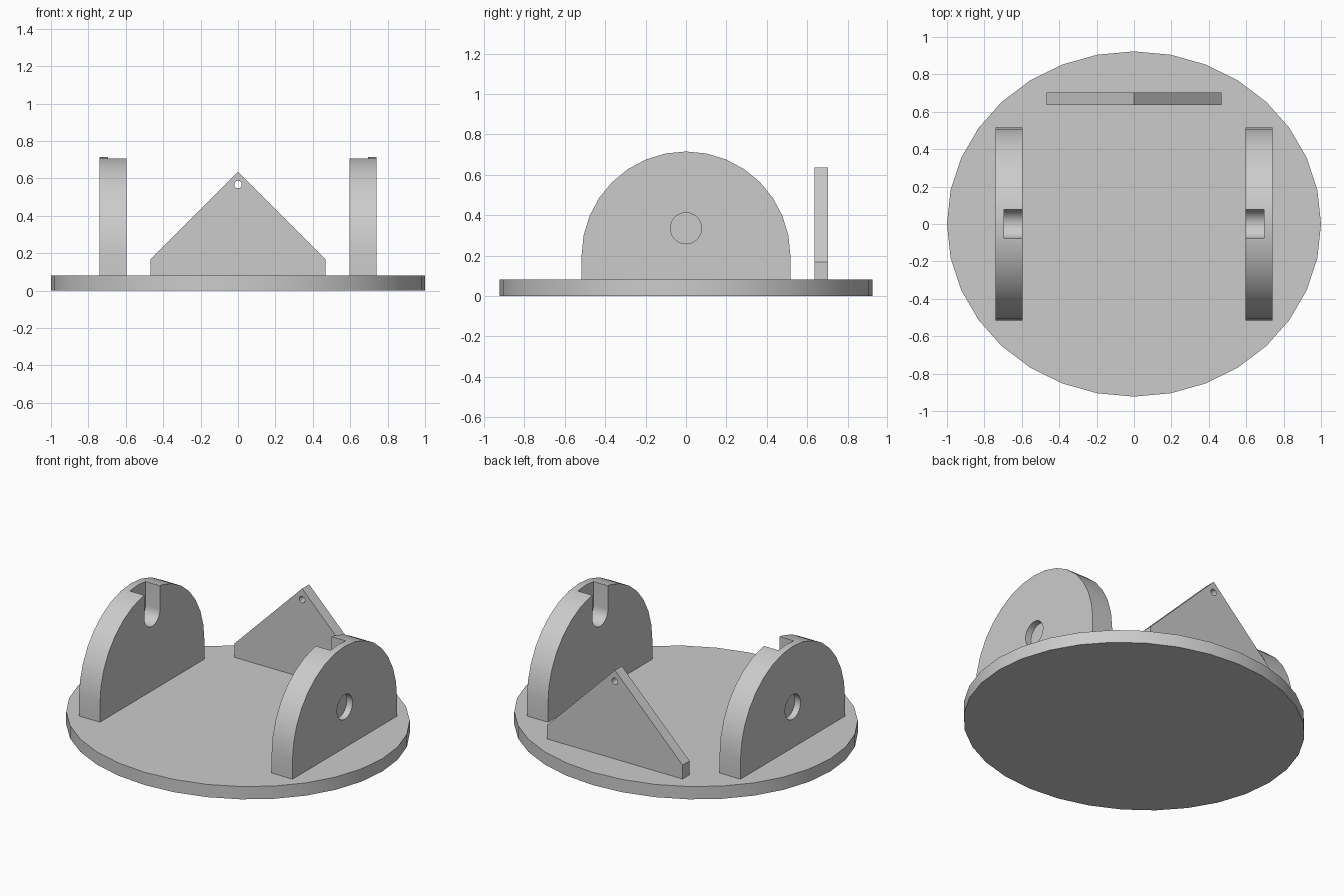
import bpy, bmesh
from math import sin, cos, pi, radians
from mathutils import Vector

if "Cube" in bpy.data.objects:
    bpy.data.objects.remove(bpy.data.objects["Cube"])

grey = bpy.data.materials.new("light grey")
grey.use_nodes = True
colour = (0.6, 0.6, 0.6, 1)
grey.diffuse_color = colour
grey.node_tree.nodes["Principled BSDF"].inputs["Base Color"].default_value = colour


def arc(cz, rx, start, end, steps, ry=None):
    """Points on an arc centred at (0, cz)."""
    ry = ry or rx
    angles = [start + (end - start) * i / steps for i in range(steps + 1)]
    return [(rx * cos(a), cz + ry * sin(a)) for a in angles]


def circle(cz, r, steps=32, ry=None):
    return arc(cz, r, 0, 2 * pi, steps, ry)[:-1]


def extrude(name, profile, axis, low, high):
    """Extrude a flat profile along an axis, from low to high."""
    place = {"x": lambda u, v: (low, u, v),
             "y": lambda u, v: (u, low, v),
             "z": lambda u, v: (u, v, low)}[axis]
    step = Vector([high - low if a == axis else 0 for a in "xyz"])
    bm = bmesh.new()
    face = bm.faces.new([bm.verts.new(place(u, v)) for u, v in profile])
    result = bmesh.ops.extrude_face_region(bm, geom=[face], use_keep_orig=True)
    moved = [g for g in result["geom"] if isinstance(g, bmesh.types.BMVert)]
    bmesh.ops.translate(bm, verts=moved, vec=step)
    bmesh.ops.recalc_face_normals(bm, faces=bm.faces)
    mesh = bpy.data.meshes.new(name)
    bm.to_mesh(mesh)
    bm.free()
    mesh.materials.append(grey)
    obj = bpy.data.objects.new(name, mesh)
    bpy.context.collection.objects.link(obj)
    return obj


def select(obj):
    bpy.ops.object.select_all(action="DESELECT")
    obj.select_set(True)
    bpy.context.view_layer.objects.active = obj


def cut(obj, cutter):
    """Subtract the cutter and discard it."""
    cutter.hide_render = True
    mod = obj.modifiers.new("cut", "BOOLEAN")
    mod.operation = "DIFFERENCE"
    mod.solver = "EXACT"
    mod.object = cutter
    select(obj)
    bpy.ops.object.modifier_apply(modifier=mod.name)
    bpy.data.objects.remove(cutter)


def smooth(obj):
    select(obj)
    bpy.ops.object.shade_smooth_by_angle(angle=radians(30))


# Oval base plate
base_top = 0.08
smooth(extrude("base_plate", circle(0, 1, ry=0.923), "z", 0, base_top))

# Arched side supports: open slot inside, shallow round recess outside
arch = [(0.517, base_top)] + arc(0.198, 0.517, 0, pi, 16) + [(-0.517, base_top)]
slot = arc(0.56, 0.077, pi, 2 * pi, 16) + [(0.077, 0.9), (-0.077, 0.9)]
for side, s in (("left", 1), ("right", -1)):
    support = extrude(side + "_support", arch, "x", 0.595 * s, 0.74 * s)
    cut(support, extrude("slot_cutter", slot, "x", 0.5 * s, 0.695 * s))
    cut(support, extrude("recess_cutter", circle(0.335, 0.077), "x", 0.7 * s, 0.8 * s))
    smooth(support)

# Gabled back plate with a small hole near the peak
gable = [(-0.469, base_top), (0.469, base_top), (0.469, 0.167), (0, 0.636), (-0.469, 0.167)]
back_plate = extrude("back_plate", gable, "y", 0.635, 0.704)
cut(back_plate, extrude("hole_cutter", circle(0.567, 0.02), "y", 0.5, 0.8))
smooth(back_plate)
